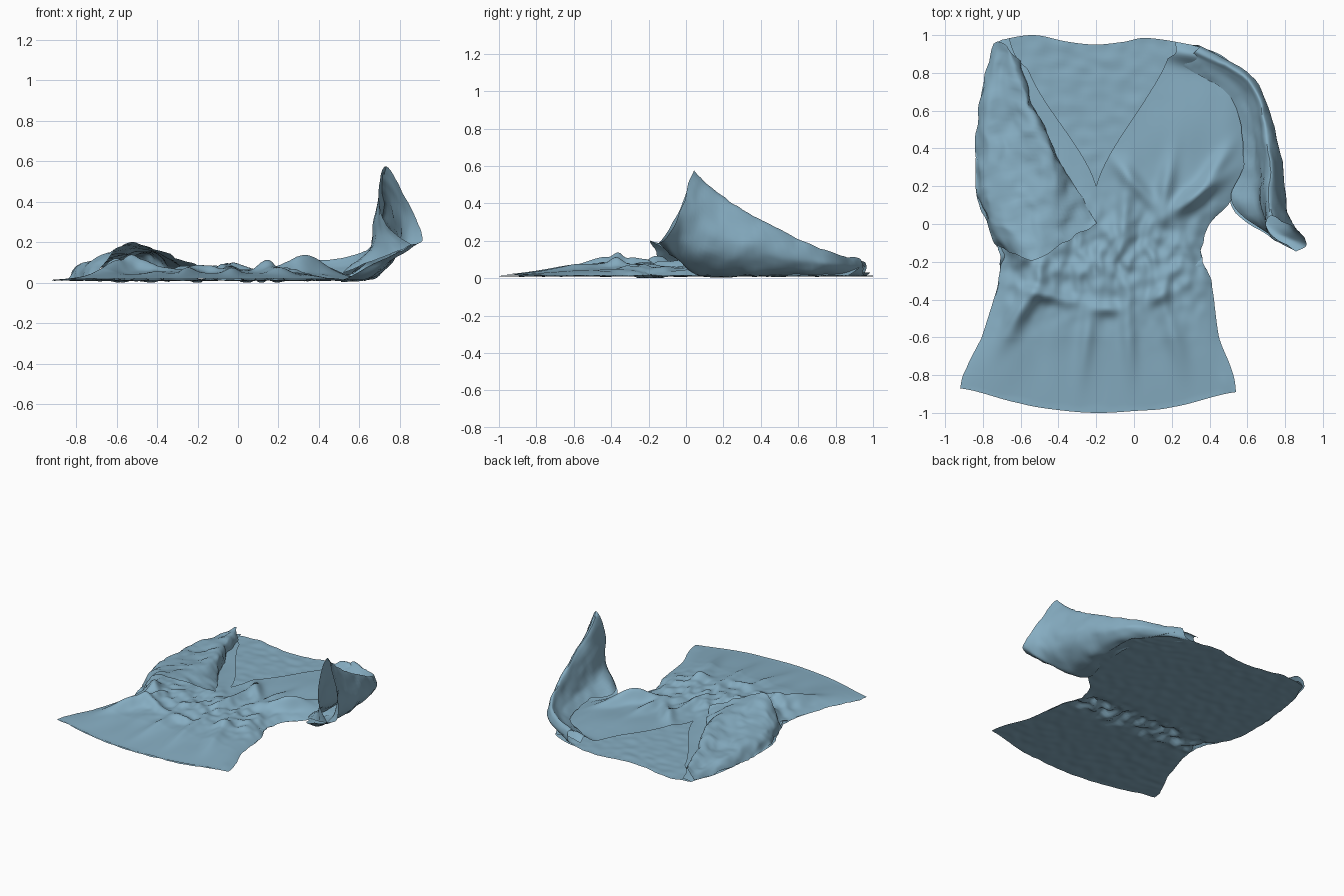
import bpy, bmesh, math
from mathutils import Vector, noise

if "Cube" in bpy.data.objects:
    bpy.data.objects.remove(bpy.data.objects["Cube"])

cloth = bpy.data.materials.new("blue_cloth")
cloth.diffuse_color = (0.24, 0.42, 0.54, 1)
cloth.use_nodes = True
cloth.node_tree.nodes["Principled BSDF"].inputs["Base Color"].default_value = cloth.diffuse_color


def catmull(pts, t):
    i = min(int(t), len(pts) - 2)
    f = t - i
    p = [pts[max(0, min(len(pts) - 1, k))] for k in range(i - 1, i + 3)]
    return (p[1] * 2 + (p[2] - p[0]) * f + (p[0] * 2 - p[1] * 5 + p[2] * 4 - p[3]) * f * f
            + (p[1] * 3 - p[0] - p[2] * 3 + p[3]) * f ** 3) * 0.5


def curve_at(table, t):
    """Smooth curve through (position, value) pairs."""
    if t <= table[0][0]:
        return table[0][1]
    for i in range(len(table) - 1):
        a, b = table[i][0], table[i + 1][0]
        if t <= b:
            return catmull([v for _, v in table], i + min(.99999, (t - a) / (b - a)))
    return table[-1][1]


def finish(name, grids):
    bm = bmesh.new()
    for g in grids:
        rows = [[bm.verts.new(p) for p in row] for row in g]
        for a, b in zip(rows, rows[1:]):
            for i in range(len(a) - 1):
                bm.faces.new((a[i], a[i + 1], b[i + 1], b[i]))
    bmesh.ops.remove_doubles(bm, verts=bm.verts, dist=0.0004)
    me = bpy.data.meshes.new(name)
    bm.to_mesh(me)
    bm.free()
    me.materials.append(cloth)
    ob = bpy.data.objects.new(name, me)
    bpy.context.collection.objects.link(ob)
    bpy.ops.object.select_all(action='DESELECT')
    ob.select_set(True)
    bpy.context.view_layer.objects.active = ob
    bpy.ops.object.shade_smooth_by_angle(angle=math.radians(45))


# Garment outline
LEFT = [(-1, -.92), (-.85, -.89), (-.55, -.79), (-.25, -.71), (-.1, -.73), (.1, -.82),
        (.25, -.84), (.6, -.82), (.85, -.78), (1, -.72)]
RIGHT = [(-1, .54), (-.85, .52), (-.6, .45), (-.3, .41), (-.15, .355), (0, .40), (.1, .50),
         (.3, .60), (.6, .63), (.8, .60), (1, .50)]
HEM = [(-.92, -.87), (-.6, -.95), (-.4, -.985), (-.2, -1), (0, -.99), (.2, -.97), (.54, -.89)]
TOP = [(-.78, .93), (-.7, .975), (-.53, 1), (-.35, .965), (-.2, .95), (-.05, .965),
       (.06, .985), (.3, .95), (.45, .90), (.6, .8)]
NECK_L = [(.2, -.2), (.82, -.56), (1, -.66)]
NECK_R = [(.2, -.2), (.9, .18), (1, .22)]

# Folds on the front: x, y, length, width, angle in degrees, height
FOLDS = [(-.15, -.45, .07, .035, 0, .035), (-.45, -.38, .13, .035, -15, .04), (.14, -.38, .06, .04, 30, .04),
         (-.03, -.55, .30, .04, 92, .03), (-.25, -.6, .25, .04, 82, .025), (-.58, -.42, .22, .05, 60, .07),
         (.2, -.55, .25, .05, 105, .025), (.0, .22, .16, .04, 130, .04), (.17, .2, .15, .04, 80, .04),
         (.33, .15, .16, .045, 35, .085), (.42, .28, .14, .04, 55, .04), (-.05, .08, .2, .04, 85, .03),
         (.3, .9, .14, .05, -10, .06), (.5, -.87, .07, .03, 110, .04), (-.62, -.14, .12, .05, -40, .07)]


def warp_y(x, y):
    if y > .7:
        return .7 + (y - .7) * (curve_at(TOP, x) - .7) / .3
    if y < -.6:
        return -.6 + (y + .6) * (curve_at(HEM, x) + .6) / -.4
    return y


def front_height(x, y, row, s):
    inside = max(0, 1 - abs(2 * s - 1) ** 8)
    z = .032
    for fx, fy, ln, wd, ang, h in FOLDS:
        a = math.radians(ang)
        dx, dy = x - fx, y - fy
        u = dx * math.cos(a) + dy * math.sin(a)
        v = -dx * math.sin(a) + dy * math.cos(a)
        z += h * math.exp(-(u / ln) ** 2 - (v / wd) ** 2)
    waist = math.exp(-((y + .18) / .25) ** 2)
    z += .012 * noise.noise(Vector((x * 7, y * 3, 1)))
    # Gathered waist
    z += waist * (.018 + .035 * noise.noise(Vector((x * 10, y * 6, 1)))
                  + .022 * noise.noise(Vector((x * 19, y * 14, 4))))
    hem = min(1, .12 + (row + 1) / .45)
    return .014 + max(.006, z * hem) * inside


def panel(lo, hi, y0, y1, nx, ny, top):
    rows = []
    for j in range(ny + 1):
        y = y0 + (y1 - y0) * j / ny
        l, r = curve_at(LEFT, y), curve_at(RIGHT, y)
        a, b = lo(y), hi(y)
        row = []
        for i in range(nx + 1):
            x = a + (b - a) * i / nx
            yy = warp_y(x, y)
            s = (x - l) / (r - l)
            # Ragged sides at the waist
            x += .02 * math.exp(-((y + .12) / .2) ** 2) * noise.noise(Vector((s * 3, y * 16, 3)))
            rough = math.exp(-((y + .16) / .1) ** 2)
            z = .012 + rough * .012 + (.006 + .045 * rough) * noise.noise(Vector((x * 13, y * 15, 8)))
            if top:
                z = front_height(x, yy, y, s)
            row.append(Vector((x, yy, max(.001, z))))
        rows.append(row if top else row[::-1])
    return rows


left = lambda y: curve_at(LEFT, y)
right = lambda y: curve_at(RIGHT, y)

# Back of the garment, lying on the ground
finish("back_panel", [panel(left, right, -1, 1, 80, 100, False)])

# Front with the V neckline
mid = lambda y: -.2
finish("front_panel", [
    panel(left, mid, -1, .2, 54, 96, True),
    panel(mid, right, -1, .2, 54, 96, True),
    panel(left, lambda y: curve_at(NECK_L, y), .2, 1, 54, 60, True),
    panel(lambda y: curve_at(NECK_R, y), right, .2, 1, 54, 60, True)])


def sleeve(name, rings, nu, nv, rough):
    rings = [[Vector(p) for p in r] for r in rings]
    rows = []
    for j in range(nv + 1):
        t = j / nv * (len(rings) - 1)
        ring = [catmull([r[k] for r in rings], t) for k in range(len(rings[0]))]
        row = []
        for i in range(nu + 1):
            p = catmull(ring, i / nu * (len(ring) - 1))
            p += noise.noise_vector(p * 8) * rough + noise.noise_vector(p * 18) * rough * .5
            p.z = max(.003, p.z)
            row.append(p)
        rows.append(row)
    finish(name, [rows])


# Raised sleeve: each ring runs from the ground, up the outside, over the ridge and down the inside
sleeve("raised_sleeve", [
    [(.26, .95, .015), (.32, .95, .03), (.34, .95, .06), (.34, .94, .10), (.32, .92, .11),
     (.30, .90, .09), (.28, .87, .07), (.26, .84, .05)],
    [(.52, .72, .012), (.60, .75, .03), (.64, .76, .07), (.64, .75, .11), (.62, .74, .15),
     (.60, .72, .12), (.57, .69, .08), (.52, .66, .045)],
    [(.56, .38, .010), (.68, .40, .03), (.75, .41, .11), (.76, .42, .20), (.71, .41, .305),
     (.67, .40, .21), (.64, .37, .11), (.58, .34, .05)],
    [(.52, .08, .012), (.66, .04, .04), (.78, .08, .13), (.80, .13, .28), (.72, .15, .47),
     (.68, .14, .32), (.65, .10, .17), (.52, .10, .045)],
    [(.86, -.15, .19), (.91, -.11, .21), (.88, -.05, .31), (.81, 0, .45), (.72, .04, .575),
     (.70, -.01, .42), (.74, -.08, .28), (.86, -.15, .19)]], 48, 44, .010)

# Folded sleeve lying across the front, with an open cuff
sleeve("folded_sleeve", [
    [(-.75, .95, .02), (-.73, .96, .06), (-.69, .95, .08), (-.65, .91, .08), (-.61, .86, .04)],
    [(-.82, .60, .02), (-.77, .62, .07), (-.68, .63, .08), (-.56, .62, .12), (-.51, .59, .04)],
    [(-.84, .25, .02), (-.77, .28, .09), (-.62, .32, .10), (-.45, .35, .14), (-.37, .30, .05)],
    [(-.80, .05, .02), (-.75, .04, .10), (-.60, .06, .14), (-.42, .12, .15), (-.27, .13, .06)],
    [(-.72, -.12, .02), (-.65, -.15, .10), (-.53, -.19, .20), (-.38, -.11, .15), (-.20, .01, .08)]],
    40, 48, .018)
